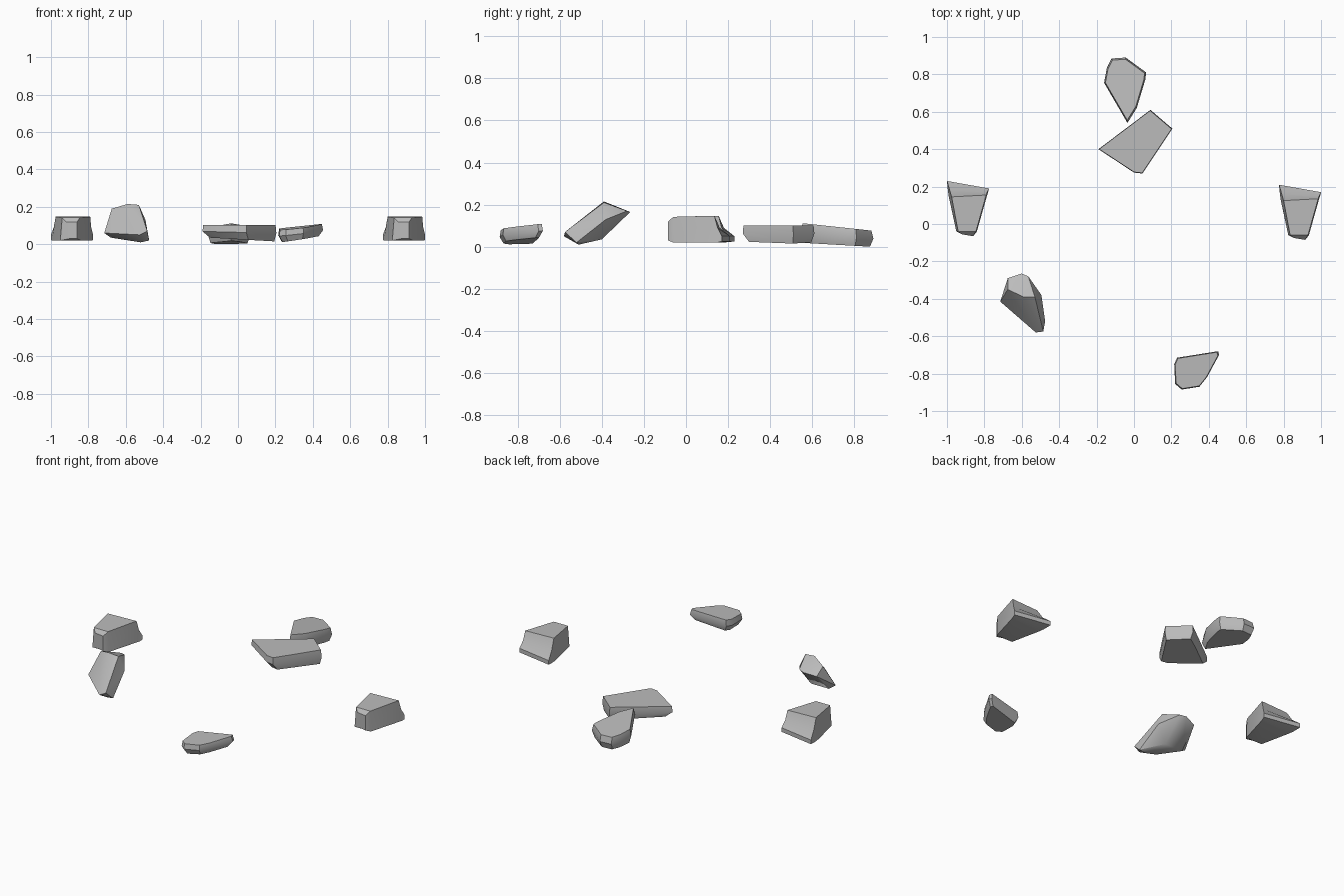
import bpy
import bmesh
import math
from mathutils import Vector

default_cube = bpy.data.objects.get("Cube")
if default_cube:
    bpy.data.objects.remove(default_cube, do_unlink=True)

# One plain stone colour for every rock
stone = bpy.data.materials.new("stone grey")
stone.use_nodes = True
grey = (0.5, 0.5, 0.5, 1)
stone.diffuse_color = grey
stone_shader = next(n for n in stone.node_tree.nodes if n.type == 'BSDF_PRINCIPLED')
stone_shader.inputs["Base Color"].default_value = grey
stone_shader.inputs["Roughness"].default_value = 0.9


def finish(name, bm):
    """Turn a bmesh into a smooth-shaded stone object with crisp edges."""
    bmesh.ops.dissolve_limit(bm, angle_limit=math.radians(4),
                             verts=bm.verts[:], edges=bm.edges[:])
    bmesh.ops.recalc_face_normals(bm, faces=bm.faces[:])
    mesh = bpy.data.meshes.new(name)
    bm.to_mesh(mesh)
    bm.free()
    mesh.materials.append(stone)
    obj = bpy.data.objects.new(name, mesh)
    bpy.context.collection.objects.link(obj)
    bpy.ops.object.select_all(action='DESELECT')
    obj.select_set(True)
    bpy.context.view_layer.objects.active = obj
    bpy.ops.object.shade_smooth_by_angle(angle=math.radians(32))
    return obj


def hull(name, points):
    """Chipped stone made as the convex hull of its corners."""
    bm = bmesh.new()
    for point in points:
        bm.verts.new(point)
    result = bmesh.ops.convex_hull(bm, input=bm.verts[:])
    spare = {g for g in result["geom_interior"] + result["geom_unused"]
             if isinstance(g, bmesh.types.BMVert)}
    bmesh.ops.delete(bm, geom=list(spare), context='VERTS')
    return finish(name, bm)


def slab(name, outline, top, base, top_scale, base_scale, base_shift=(0, 0)):
    """Flat stone: plan outline between two tilted planes (height, x slope, y slope)."""
    corners = [Vector(c) for c in outline]
    middle = sum(corners, Vector((0, 0))) / len(corners)

    def height(plane, offset):
        return plane[0] + plane[1] * offset.x + plane[2] * offset.y

    points = []
    for corner in corners:
        out = corner - middle
        upper = middle + out * top_scale
        lower = middle + out * base_scale + Vector(base_shift)
        belt = (height(top, out) + height(base, out)) / 2
        points.append((upper.x, upper.y, height(top, out)))
        points.append((corner.x, corner.y, belt))
        points.append((lower.x, lower.y, height(base, out)))
    return hull(name, points)


def wedge(name, sections):
    """Wedge stone lofted from front to back through four-cornered sections."""
    bm = bmesh.new()
    rings = []
    for y, low, high, foot, crest, skew in sections:
        (fl, fr), (cl, cr) = foot, crest
        corners = [(fl, y + skew, low), (fr, y - skew, low),
                   (cr, y - skew, high), (cl, y + skew, high)]
        rings.append([bm.verts.new(c) for c in corners])
    for a, b in zip(rings, rings[1:]):
        for i in range(4):
            j = (i + 1) % 4
            bm.faces.new((a[i], a[j], b[j], b[i]))
    bm.faces.new(rings[0])
    bm.faces.new(rings[-1])
    return finish(name, bm)


# Matching wedge stones at the two sides, with a sloping toe at the back
side_sections = [
    (-0.06, 0.03, 0.12, (-0.9, -0.86), (-0.92, -0.86), 0.005),
    (-0.04, 0.02, 0.142, (-0.95, -0.84), (-0.94, -0.845), 0),
    (0.15, 0.02, 0.147, (-0.99, -0.785), (-0.975, -0.79), -0.005),
    (0.175, 0.02, 0.09, (-0.995, -0.78), (-0.985, -0.785), 0.005),
    (0.21, 0.025, 0.05, (-1, -0.775), (-1, -0.775), 0.02),
]
wedge("right_wedge_rock", side_sections)
left_wedge = wedge("left_wedge_rock", side_sections)
left_wedge.location = (1.775, -0.02, 0)

# Tilted stone leaning back
hull("leaning_rock", [
    # broad front face
    (-0.675, -0.35, 0.19), (-0.59, -0.39, 0.215), (-0.53, -0.39, 0.21),
    (-0.715, -0.415, 0.06), (-0.525, -0.58, 0.05), (-0.485, -0.575, 0.07),
    # raised back end
    (-0.6, -0.265, 0.165), (-0.675, -0.29, 0.15), (-0.565, -0.28, 0.17),
    (-0.495, -0.38, 0.13),
    # underside
    (-0.475, -0.52, 0.02), (-0.52, -0.51, 0.01), (-0.58, -0.5, 0.02),
    (-0.68, -0.4, 0.035), (-0.56, -0.4, 0.035),
])

# Small flat stone at the front
slab("front_flat_rock",
     [(0.45, -0.68), (0.23, -0.715), (0.215, -0.75), (0.22, -0.855),
      (0.255, -0.885), (0.35, -0.87), (0.39, -0.82), (0.455, -0.7)],
     top=(0.09, 0.09, 0.06), base=(0.025, 0.12, 0.02),
     top_scale=0.95, base_scale=0.82)

# Large flat stone behind the centre
slab("centre_flat_rock",
     [(0.088, 0.61), (0.205, 0.51), (0.045, 0.27), (0, 0.275),
      (-0.09, 0.33), (-0.19, 0.4), (-0.01, 0.54)],
     top=(0.102, 0, 0), base=(0.025, -0.05, 0),
     top_scale=0.98, base_scale=0.87, base_shift=(0.015, 0.01))

# Pointed stone at the back
slab("back_pointed_rock",
     [(-0.12, 0.885), (-0.045, 0.89), (0.065, 0.81), (0.06, 0.77),
      (0.015, 0.62), (-0.035, 0.54), (-0.13, 0.7), (-0.16, 0.755),
      (-0.145, 0.835)],
     top=(0.09, 0, -0.1), base=(0.007, 0, -0.05),
     top_scale=0.93, base_scale=0.88)
